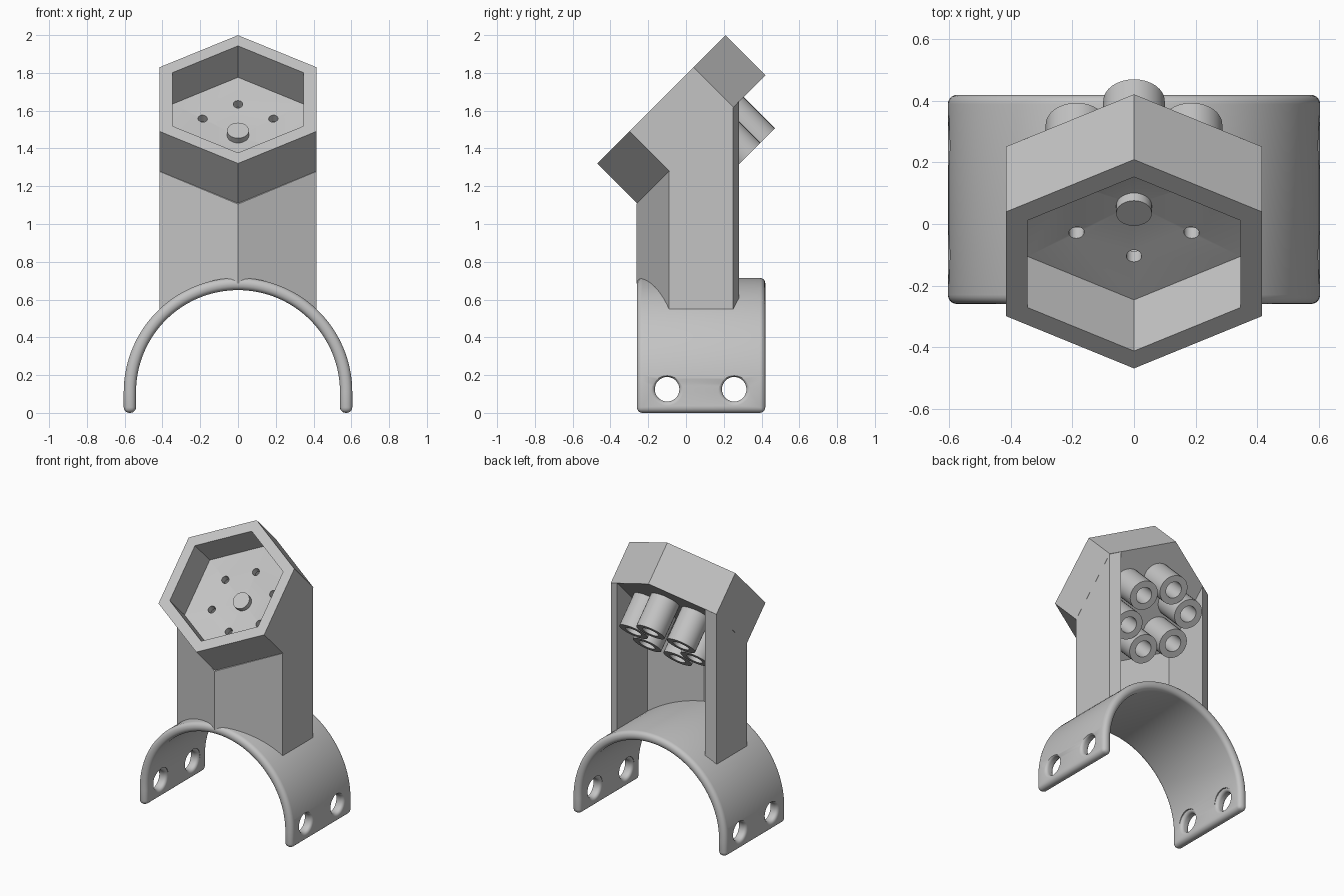
import bpy, bmesh, math
from mathutils import Matrix, Vector

cube = bpy.data.objects.get("Cube")
if cube:
    bpy.data.objects.remove(cube, do_unlink=True)

GREY = (0.55, 0.55, 0.55, 1)
mat = bpy.data.materials.new("light grey")
mat.use_nodes = True
mat.diffuse_color = GREY
mat.node_tree.nodes["Principled BSDF"].inputs["Base Color"].default_value = GREY

# Tilted frame of the head: local z points out of its face, local y up the face
S = math.sqrt(0.5)
HEAD = Matrix(((1, 0, 0, 0), (0, S, -S, -0.13), (0, S, S, 1.66), (0, 0, 0, 1)))


def make(name, bm):
    bmesh.ops.remove_doubles(bm, verts=bm.verts, dist=1e-5)
    bmesh.ops.recalc_face_normals(bm, faces=bm.faces)
    mesh = bpy.data.meshes.new(name)
    bm.to_mesh(mesh)
    bm.free()
    mesh.materials.append(mat)
    ob = bpy.data.objects.new(name, mesh)
    bpy.context.collection.objects.link(ob)
    return ob


def lathe(bm, profile, sides, matrix):
    """Revolve (radius, height) points about local z, first corner on local y."""
    rings = []
    for r, z in profile:
        angles = [math.pi / 2 + math.tau * k / sides for k in range(sides)]
        rings.append([bm.verts.new(matrix @ Vector((r * math.cos(a), r * math.sin(a), z)))
                      for a in angles])
    strip(bm, rings, closed_ring=True)


def strip(bm, rings, closed_ring=False):
    """Bridge neighbouring rings of equal length with quads."""
    n = len(rings[0])
    for a, b in zip(rings, rings[1:]):
        for k in range(n if closed_ring else n - 1):
            j = (k + 1) % n
            bm.faces.new((a[k], a[j], b[j], b[k]))


def activate(ob):
    bpy.ops.object.select_all(action='DESELECT')
    ob.select_set(True)
    bpy.context.view_layer.objects.active = ob


def smooth(ob):
    activate(ob)
    bpy.ops.object.shade_smooth_by_angle(angle=math.radians(35))


def cut(ob, cutter):
    cutter.hide_render = True
    mod = ob.modifiers.new("holes", 'BOOLEAN')
    mod.operation = 'DIFFERENCE'
    mod.solver = 'EXACT'
    mod.object = cutter
    activate(ob)
    bpy.ops.object.modifier_apply(modifier=mod.name)
    bpy.data.objects.remove(cutter, do_unlink=True)


# Saddle: an arch with straight legs and rounded edges
R_OUT, R_IN, SPRING = 0.605, 0.54, 0.11
FRONT, BACK = -0.26, 0.42
bm = bmesh.new()
STEPS = 64
rings = []
for y, r in ((FRONT, R_OUT), (BACK, R_OUT), (BACK, R_IN), (FRONT, R_IN), (FRONT, R_OUT)):
    pts = [(r, 0)]
    for k in range(STEPS + 1):
        a = math.pi * k / STEPS
        pts.append((r * math.cos(a), SPRING + r * math.sin(a)))
    pts.append((-r, 0))
    rings.append([bm.verts.new((x, y, z)) for x, z in pts])
strip(bm, rings)
for end in (0, -1):
    bm.faces.new([ring[end] for ring in rings[:4]])
saddle = make("saddle", bm)
bev = saddle.modifiers.new("round", 'BEVEL')
bev.width = 0.03
bev.segments = 5
bev.limit_method = 'ANGLE'
bev.angle_limit = math.radians(50)
activate(saddle)
bpy.ops.object.modifier_apply(modifier=bev.name)

# Strap holes with rounded lips
bm = bmesh.new()
HOLE, LIP = 0.065, 0.022
half = []
for k in range(6):
    a = math.pi / 2 * k / 5
    half.append((HOLE + LIP * (1 - math.cos(a)), (R_OUT - R_IN) / 2 - LIP + LIP * math.sin(a)))
half.append((HOLE + LIP, 0.06))
profile = [(0, -0.06)] + [(r, -z) for r, z in reversed(half)] + half + [(0, 0.06)]
for side in (-1, 1):
    for y in (-0.1, 0.255):
        place = Matrix.Translation((side * (R_OUT + R_IN) / 2, y, 0.125))
        lathe(bm, profile, 32, place @ Matrix.Rotation(math.pi / 2, 4, 'Y'))
cut(saddle, make("strap_hole_cutter", bm))
smooth(saddle)

# Stem: a hollow half-hexagon column, open at the back, seated on the arch
def column_path(w, corner, shoulder, back):
    steps = [k / 16 for k in range(16, -17, -1)]
    front = [(w * t, corner + (shoulder - corner) * abs(t)) for t in steps]
    return [(w, back)] + front + [(-w, back)]


def seat(x):
    return SPRING + math.sqrt(0.575 ** 2 - x * x)


bm = bmesh.new()
outer = column_path(0.415, -0.263, -0.09, 0.25)
inner = column_path(0.345, -0.203, -0.06, 0.28)
rings = []
for path, top in ((outer, False), (outer, True), (inner, True), (inner, False), (outer, False)):
    rings.append([bm.verts.new((x, y, y + 1.368 if top else seat(x))) for x, y in path])
strip(bm, rings)
for end in (0, -1):
    bm.faces.new([ring[end] for ring in rings[:4]])
make("stem", bm)

# Head: hexagonal cup with a shallow dished floor
bm = bmesh.new()
lathe(bm, [(0, -0.275), (0.4, -0.235), (0.4, 0), (0.48, 0), (0.48, -0.3), (0, -0.3)], 6, HEAD)
head = make("head", bm)

# Ring of six small holes through the floor, each opening into a tube
spots = []
for k in range(6):
    a = math.pi / 2 + math.tau * k / 6
    spots.append(HEAD @ Matrix.Translation((0.216 * math.cos(a), 0.216 * math.sin(a), 0)))
bm = bmesh.new()
for spot in spots:
    lathe(bm, [(0, -0.2), (0.025, -0.2), (0.025, -0.35), (0, -0.35)], 20, spot)
cut(head, make("floor_hole_cutter", bm))
smooth(head)

# Tubes behind the head
for i, spot in enumerate(spots):
    bm = bmesh.new()
    lathe(bm, [(0.1, -0.299), (0.1, -0.533), (0.056, -0.533), (0.056, -0.299), (0.1, -0.299)],
          32, spot)
    smooth(make("tube_%d" % (i + 1), bm))

# Centre peg on the floor
bm = bmesh.new()
lathe(bm, [(0, -0.28), (0.058, -0.28), (0.058, -0.233), (0, -0.233)], 32, HEAD)
smooth(make("centre_peg", bm))
